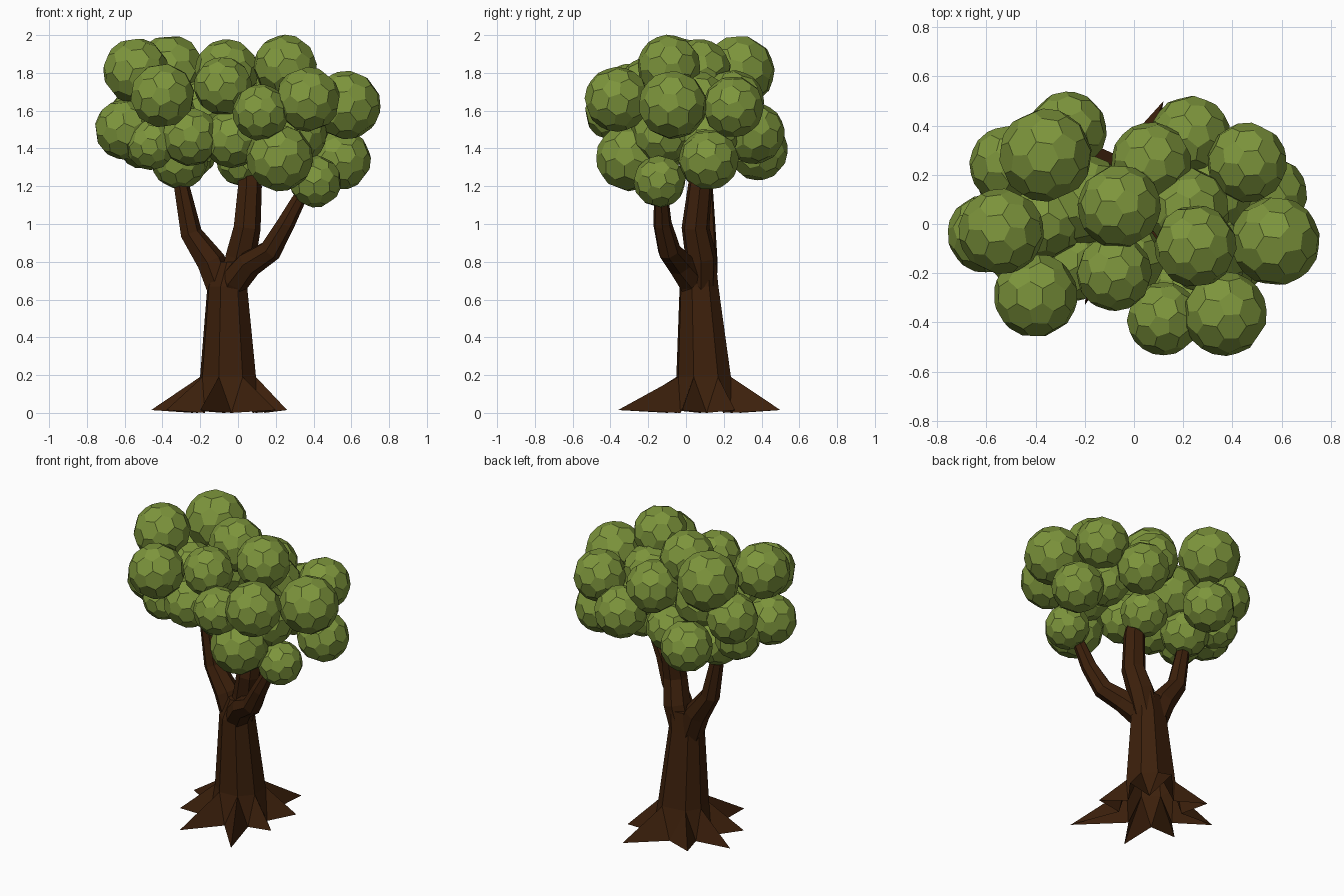
import bpy, bmesh, math, random
from mathutils import Vector, Euler

if "Cube" in bpy.data.objects:
    bpy.data.objects.remove(bpy.data.objects["Cube"])

random.seed(4)

def material(name, rgb):
    m = bpy.data.materials.new(name)
    m.diffuse_color = (*rgb, 1)
    m.use_nodes = True
    m.node_tree.nodes["Principled BSDF"].inputs["Base Color"].default_value = m.diffuse_color
    return m

BARK = material("dark brown bark", (0.046, 0.0145, 0.0035))
LEAF = material("olive green leaves", (0.205, 0.30, 0.045))

def finish(name, bm, mat):
    me = bpy.data.meshes.new(name)
    bm.to_mesh(me)
    bm.free()
    me.materials.append(mat)
    ob = bpy.data.objects.new(name, me)
    bpy.context.collection.objects.link(ob)
    return ob

def limb(name, path, sides=7):
    """Faceted tapering tube along (x, y, z, radius) stations."""
    bm = bmesh.new()
    pts = [Vector(p[:3]) for p in path]
    rings = []
    for i, p in enumerate(pts):
        d = (pts[min(i + 1, len(pts) - 1)] - pts[max(i - 1, 0)]).normalized()
        u = Vector((0, 1, 0)).cross(d).normalized()
        v = d.cross(u)
        r = path[i][3]
        rings.append([bm.verts.new(p + r * (u * math.cos(k * math.tau / sides)
                      + v * math.sin(k * math.tau / sides))) for k in range(sides)])
    for a, b in zip(rings, rings[1:]):
        for k in range(sides):
            n = (k + 1) % sides
            bm.faces.new((a[k], a[n], b[n], b[k]))
    bm.faces.new(rings[0][::-1])
    bm.faces.new(rings[-1])
    return finish(name, bm, BARK)

# Trunk and star-shaped root flare in one mesh, open underneath
tips = [(0.26, -0.02), (0.25, 0.26), (0.12, 0.50), (-0.27, 0.37),
        (-0.46, 0.19), (-0.38, -0.07), (-0.20, -0.33), (0.20, -0.36)]
c0 = Vector((-0.05, 0.095, 0))
tips = sorted((Vector((x, y, 0)) for x, y in tips),
              key=lambda t: math.atan2(t.y - c0.y, t.x - c0.x))
angles = [math.atan2(t.y - c0.y, t.x - c0.x) for t in tips]
n = len(tips)
bm = bmesh.new()
tip_v = [bm.verts.new((t.x, t.y, 0.015)) for t in tips]
valley_v = []
for i in range(n):
    b = angles[(i + 1) % n] + (math.tau if i == n - 1 else 0)
    m = (angles[i] + b) / 2
    valley_v.append(bm.verts.new((c0.x + 0.19 * math.cos(m), c0.y + 0.19 * math.sin(m), 0)))
trunk_rings = []
for x, y, z, r in [(-0.05, 0.095, 0.19, 0.155), (-0.055, 0.07, 0.67, 0.110),
                   (-0.03, 0.08, 0.80, 0.085)]:
    trunk_rings.append([bm.verts.new((x + r * math.cos(a), y + r * math.sin(a), z)) for a in angles])
low = trunk_rings[0]
for i in range(n):
    j = (i + 1) % n
    bm.faces.new((low[i], tip_v[i], valley_v[i]))
    bm.faces.new((low[j], valley_v[i], tip_v[j]))
    bm.faces.new((low[i], valley_v[i], low[j]))
    for a, b in zip(trunk_rings, trunk_rings[1:]):
        bm.faces.new((a[i], a[j], b[j], b[i]))
bm.faces.new(trunk_rings[-1])
finish("trunk_and_roots", bm, BARK)

# Three branches
limb("middle_branch", [(-0.04, 0.08, 0.64, 0.08), (0.01, 0.08, 0.82, 0.085),
                       (0.045, 0.05, 0.98, 0.075), (0.06, 0.075, 1.2, 0.066), (0.05, 0.11, 1.4, 0.05)])
limb("left_branch", [(-0.07, 0.08, 0.60, 0.08), (-0.145, 0.09, 0.80, 0.08),
                     (-0.25, 0.10, 0.95, 0.06), (-0.30, 0.10, 1.2, 0.043), (-0.31, 0.12, 1.35, 0.03)])
limb("right_branch", [(-0.06, 0.08, 0.58, 0.06), (-0.02, 0.03, 0.70, 0.08), (0.06, -0.03, 0.79, 0.072),
                      (0.17, -0.09, 0.86, 0.062), (0.25, -0.125, 1.0, 0.05),
                      (0.315, -0.13, 1.12, 0.04), (0.38, -0.13, 1.22, 0.03)])

# Leaf clumps: dual of an icosphere, giving pentagon and hexagon facets
def leaf_clump(name, x, y, z, r):
    src = bmesh.new()
    bmesh.ops.create_icosphere(src, subdivisions=2, radius=1)
    rot = Euler([random.uniform(0, math.tau) for _ in range(3)]).to_matrix()
    bm = bmesh.new()
    for f in src.faces:
        d = rot @ f.calc_center_median().normalized()
        bm.verts.new(Vector((x, y, z)) + d * r)
    src.free()
    bmesh.ops.convex_hull(bm, input=bm.verts)
    bmesh.ops.dissolve_limit(bm, angle_limit=math.radians(9), verts=bm.verts, edges=bm.edges)
    bmesh.ops.recalc_face_normals(bm, faces=bm.faces)
    finish(name, bm, LEAF)

top_clumps = [(-0.36, 0.28, 1.81, 0.19), (-0.54, -0.03, 1.81, 0.175),
              (-0.06, 0.07, 1.81, 0.17), (0.25, -0.09, 1.835, 0.168)]
middle_clumps = [(0.07, 0.25, 1.65, 0.165), (0.23, 0.36, 1.48, 0.163), (0.46, 0.25, 1.62, 0.163),
                 (0.575, -0.07, 1.63, 0.182), (0.37, -0.365, 1.66, 0.172), (0.12, -0.385, 1.59, 0.15),
                 (-0.08, -0.20, 1.73, 0.155), (-0.40, -0.29, 1.68, 0.172), (-0.60, -0.04, 1.50, 0.16),
                 (-0.51, 0.24, 1.59, 0.16)]
low_clumps = [(-0.27, 0.38, 1.39, 0.16), (0.545, 0.12, 1.34, 0.16), (0.22, -0.30, 1.35, 0.178),
              (0.41, -0.14, 1.225, 0.138), (-0.25, -0.16, 1.46, 0.155), (-0.46, -0.12, 1.42, 0.135),
              (-0.03, -0.15, 1.45, 0.155), (-0.31, 0.11, 1.335, 0.15), (0.03, 0.13, 1.34, 0.145),
              (0.33, 0.12, 1.46, 0.155), (-0.50, 0.17, 1.43, 0.14)]
# Clumps that close the gaps inside the crown
inner_clumps = [(-0.20, 0.10, 1.58, 0.18), (0.22, 0.06, 1.64, 0.17), (0.30, -0.12, 1.48, 0.17),
                (-0.36, 0.02, 1.60, 0.16)]
for label, group in (("top", top_clumps), ("middle", middle_clumps),
                     ("low", low_clumps), ("inner", inner_clumps)):
    for i, c in enumerate(group):
        leaf_clump(f"{label}_leaf_clump_{i + 1}", *c)
